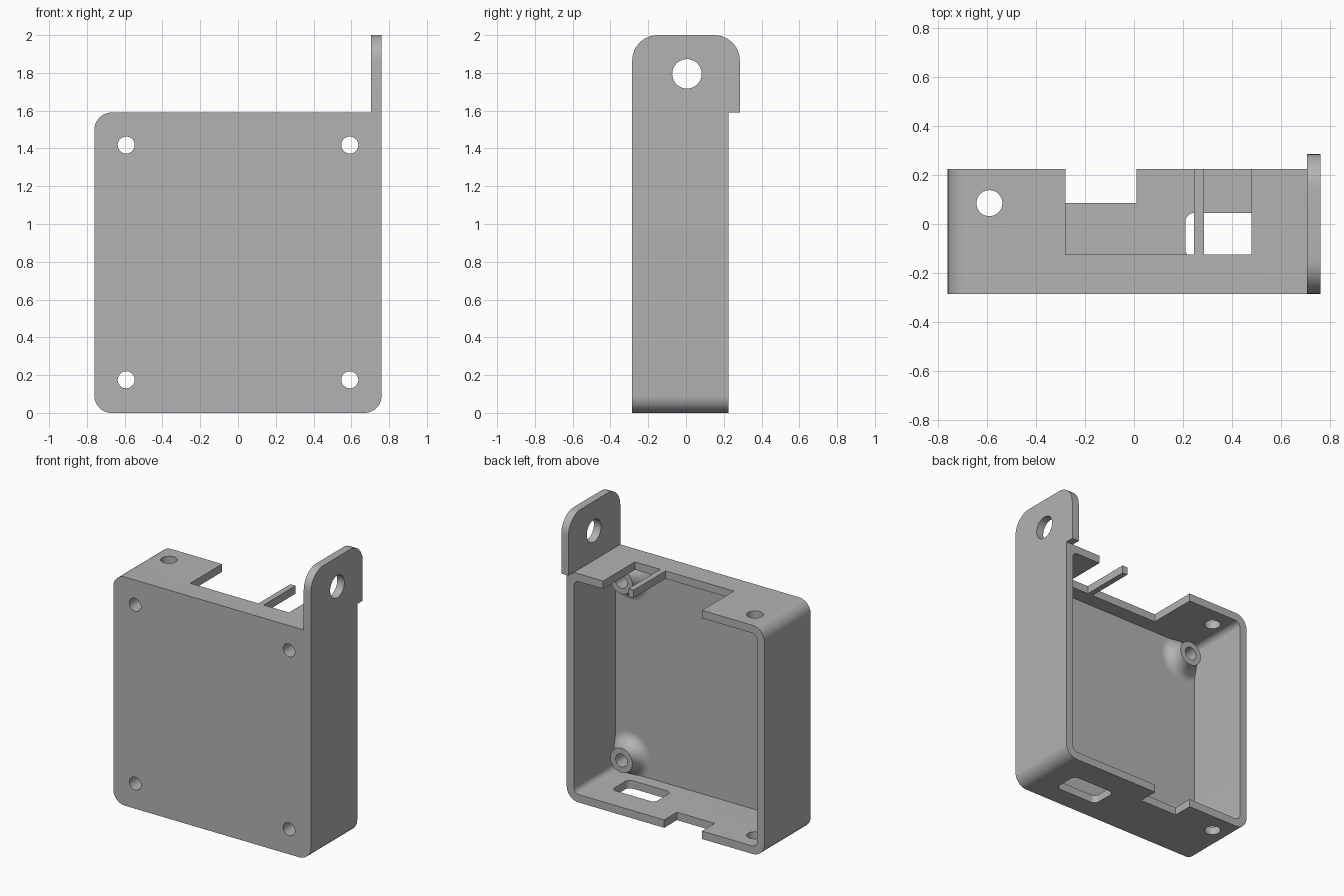
import bpy, bmesh, math
from mathutils import Vector

if "Cube" in bpy.data.objects:
    bpy.data.objects.remove(bpy.data.objects["Cube"], do_unlink=True)

grey = bpy.data.materials.new("plain grey")
grey.use_nodes = True
grey.diffuse_color = (0.45, 0.45, 0.45, 1)
grey.node_tree.nodes["Principled BSDF"].inputs["Base Color"].default_value = (0.45, 0.45, 0.45, 1)

W, H, FRONT, BACK, T = 0.76, 1.59, -0.285, 0.225, 0.055
PLATE = FRONT + T
HOLE_X, HOLE_Z = 0.592, (0.175, 1.418)


def rounded(a0, b0, a1, b1, radii, steps=10):
    """Rectangle outline; radii run from low-low corner anticlockwise."""
    pts = []
    corners = [(a0, b0, 1, 1), (a1, b0, -1, 1), (a1, b1, -1, -1), (a0, b1, 1, -1)]
    for i, ((a, b, sa, sb), r) in enumerate(zip(corners, radii)):
        if r == 0:
            pts.append((a, b))
            continue
        for k in range(steps + 1):
            t = math.pi * (1 + i / 2 + k / steps / 2)
            pts.append((a + sa * r + r * math.cos(t), b + sb * r + r * math.sin(t)))
    return pts


def circle(a, b, r, n=40):
    return [(a + r * math.cos(2 * math.pi * k / n), b + r * math.sin(2 * math.pi * k / n)) for k in range(n)]


def prism(name, outline, axis, lo, hi):
    """Extrude an outline along the x, y or z axis."""
    place = {"x": lambda a, b, d: (d, a, b),
             "y": lambda a, b, d: (a, d, b),
             "z": lambda a, b, d: (a, b, d)}[axis]
    bm = bmesh.new()
    face = bm.faces.new([bm.verts.new(place(a, b, lo)) for a, b in outline])
    top = bmesh.ops.extrude_face_region(bm, geom=[face])["geom"]
    bmesh.ops.translate(bm, vec=Vector(place(0, 0, hi - lo)),
                        verts=[v for v in top if isinstance(v, bmesh.types.BMVert)])
    return finish(name, bm)


def finish(name, bm):
    bmesh.ops.recalc_face_normals(bm, faces=bm.faces)
    mesh = bpy.data.meshes.new(name)
    bm.to_mesh(mesh)
    bm.free()
    mesh.materials.append(grey)
    obj = bpy.data.objects.new(name, mesh)
    bpy.context.collection.objects.link(obj)
    return obj


def activate(obj):
    bpy.ops.object.select_all(action="DESELECT")
    obj.select_set(True)
    bpy.context.view_layer.objects.active = obj


def cut(obj, *cutters):
    activate(obj)
    for cutter in cutters:
        mod = obj.modifiers.new("cut", "BOOLEAN")
        mod.operation, mod.solver, mod.object = "DIFFERENCE", "EXACT", cutter
        cutter.hide_render = True
        bpy.ops.object.modifier_apply(modifier=mod.name)
        bpy.data.objects.remove(cutter, do_unlink=True)


def box_cut(x0, x1, y0, y1, z, r=0):
    return prism("cutter", rounded(x0, y0, x1, y1, [r] * 4), "z", z - 0.1, z + 0.1)


# Open-backed case with a hollow interior
case = prism("case", rounded(-W, 0, W, H, [0.09, 0.09, 0, 0.09]), "y", FRONT, BACK)
cut(case, prism("cutter", rounded(T - W, T, W - T, H - T, [0.04] * 4), "y", PLATE, 0.4))

# Top wall openings leave a narrow bar between them
cut(case, box_cut(-0.28, 0.245, -0.125, 0.4, H), box_cut(0.285, 0.48, -0.125, 0.4, H))

# Bottom wall notch and rounded slot
cut(case, box_cut(-0.28, 0.01, 0.085, 0.4, 0), box_cut(0.21, 0.54, -0.14, 0.045, 0, 0.035))

# Round hole through top and bottom walls, screw holes through the front plate
cut(case, prism("cutter", circle(-0.59, 0.085, 0.053), "z", -0.2, 1.8))
for x in (-HOLE_X, HOLE_X):
    for z in HOLE_Z:
        cut(case, prism("cutter", circle(x, z, 0.045), "y", -0.4, 0))

# Mounting tab standing above the left wall
tab = prism("mounting_tab", rounded(FRONT, H, 0.285, 2, [0, 0, 0.135, 0.135]), "x", W - T, W)
cut(tab, prism("cutter", circle(0.005, 1.795, 0.078), "x", 0.5, 1))


def boss(name, x, z, n=40):
    """Ring standoff that flares into the front plate."""
    y0, y1, flare = PLATE - 0.01, -0.135, 0.075
    section = [(0.045, y1), (0.045, y0), (0.16, y0)]
    for k in range(9):
        t = math.pi / 2 * k / 8
        section.append((0.16 - flare * math.sin(t), PLATE + (y1 - PLATE) * (1 - math.cos(t))))
    bm = bmesh.new()
    rings = []
    for i in range(n):
        t = 2 * math.pi * i / n
        rings.append([bm.verts.new((x + r * math.cos(t), y, z + r * math.sin(t))) for r, y in section])
    for i in range(n):
        a, b = rings[i], rings[(i + 1) % n]
        for j in range(len(section)):
            k = (j + 1) % len(section)
            bm.faces.new((a[j], a[k], b[k], b[j]))
    return finish(name, bm)


bosses = [boss(f"{level}_{side}_boss", x, z)
          for side, x in (("right", -HOLE_X), ("left", HOLE_X))
          for level, z in zip(("lower", "upper"), HOLE_Z)]

for obj in [case, tab] + bosses:
    activate(obj)
    bpy.ops.object.shade_smooth_by_angle(angle=math.radians(30))
